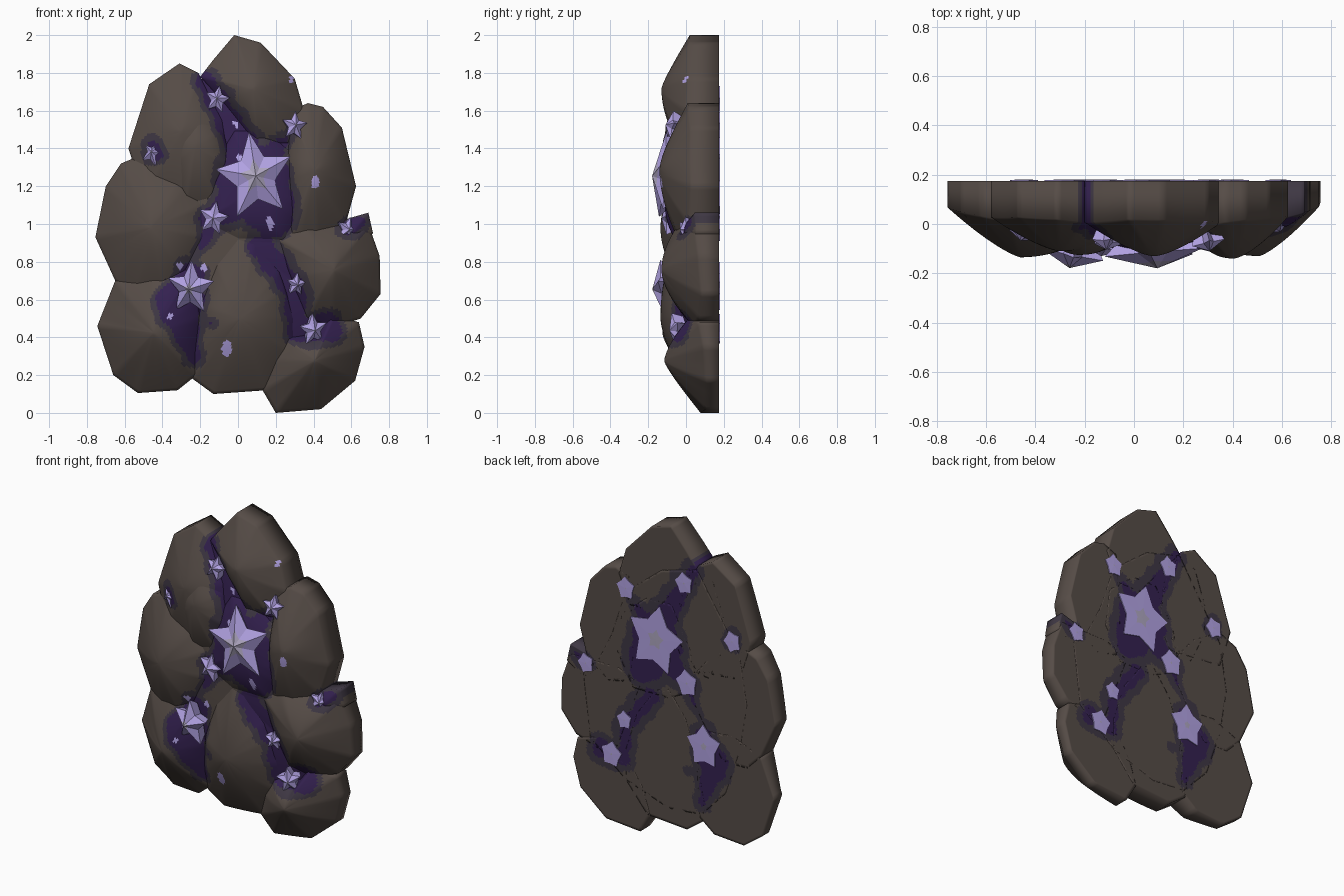
import bpy, bmesh, math
from mathutils import Vector, Matrix

cube = bpy.data.objects.get("Cube")
if cube:
    bpy.data.objects.remove(cube)


def material(name, rgb):
    m = bpy.data.materials.new(name)
    m.use_nodes = True
    m.diffuse_color = (*rgb, 1)
    m.node_tree.nodes["Principled BSDF"].inputs["Base Color"].default_value = (*rgb, 1)
    return m


STONE = material("brown stone", (0.092, 0.072, 0.062))
RIM = material("dusky rim", (0.048, 0.038, 0.056))
VEIN = material("deep purple", (0.034, 0.015, 0.080))
CRYSTAL = material("lavender crystal", (0.44, 0.36, 0.76))
PALE = material("pale crystal", (0.42, 0.38, 0.52))
BACK = 0.174

# Tapered veins: start x, z, radius, then end x, z, radius
VEINS = [
    (0.08, 1.25, 0.18, 0.17, 1.07, 0.13),
    (0.08, 1.30, 0.10, -0.11, 1.66, 0.05),
    (-0.11, 1.66, 0.06, -0.17, 1.76, 0.04),
    (0.08, 1.25, 0.10, 0.30, 1.52, -0.01),
    (0.08, 1.20, 0.12, -0.13, 1.03, 0.06),
    (-0.13, 1.03, 0.04, -0.25, 0.76, -0.02),
    (-0.25, 0.72, 0.07, -0.31, 0.57, 0.12),
    (-0.31, 0.57, 0.11, -0.24, 0.30, 0.03),
    (0.18, 1.05, 0.05, 0.12, 0.92, -0.01),
    (0.13, 0.88, 0.06, 0.30, 0.65, 0.05),
    (0.30, 0.65, 0.05, 0.32, 0.45, 0.05),
    (0.32, 0.44, 0.06, 0.47, 0.45, 0.07),
    (0.58, 0.97, 0.03, 0.66, 1.01, 0.02),
    (-0.45, 1.38, 0.04, -0.45, 1.40, 0.03),
    (-0.16, 0.48, -0.01, -0.14, 0.47, -0.01),
]
# Small flecks on the front: x, z, half width, half height
FLECKS = [
    (-0.06, 0.34, 0.026, 0.045), (0.17, 1.00, 0.02, 0.04),
    (0.41, 1.22, 0.022, 0.035), (-0.31, 0.78, 0.018, 0.018),
    (-0.18, 0.77, 0.018, 0.02), (-0.36, 0.51, 0.015, 0.015),
    (-0.01, 1.53, 0.016, 0.016), (0.01, 1.35, 0.015, 0.02),
    (0.28, 1.76, 0.014, 0.02),
]


def paint(p):
    """Material slot for a point: stone, rim, vein or fleck."""
    on_back = p.y > 0.15
    if not on_back:
        for x, z, w, h in FLECKS:
            if ((p.x - x) / w) ** 2 + ((p.z - z) / h) ** 2 < 1:
                return 3
    wobble = 0.007 * (math.sin(31 * p.x + 17 * p.z) + math.sin(43 * p.z - 23 * p.x))
    edge = 1.0
    for x, z, r, x2, z2, r2 in VEINS:
        dx, dz = x2 - x, z2 - z
        t = ((p.x - x) * dx + (p.z - z) * dz) / (dx * dx + dz * dz)
        t = min(1, max(0, t))
        gap = math.hypot(p.x - x - t * dx, p.z - z - t * dz) - r - t * (r2 - r)
        edge = min(edge, gap + wobble)
    purple = -0.012 if on_back else 0.004
    return 2 if edge < purple else 1 if edge < 0.038 else 0


def outwardness(p):
    """0 near the middle of the cluster, about 1 on its silhouette."""
    d = math.hypot(p.x / 0.72, (p.z - 0.95) / 1.05)
    return min(1.2, max(0, (d - 0.45) / 0.55))


def finish(name, bm, mats):
    bmesh.ops.recalc_face_normals(bm, faces=bm.faces)
    me = bpy.data.meshes.new(name)
    bm.to_mesh(me)
    bm.free()
    for m in mats:
        me.materials.append(m)
    ob = bpy.data.objects.new(name, me)
    bpy.context.collection.objects.link(ob)
    return ob


def boulder(name, front, power, outline):
    """Domed rock with a flat back, grown in rings from its outline."""
    corners = [Vector((x, 0, z)) for x, z in outline]
    mid = sum(corners, Vector()) / len(corners)
    edge = []
    for a, b in zip(corners, corners[1:] + corners[:1]):
        n = max(2, round((b - a).length / 0.02))
        edge += [a.lerp(b, i / n) - mid for i in range(n)]
    n = len(edge)
    mean = sum(e.length for e in edge) / n
    count = max(12, round(max(e.length for e in edge) / 0.018))
    inset = [i / count for i in range(1, count + 1)]
    bm = bmesh.new()

    def ring(s, domed):
        # Rings grow rounder towards the middle and slope more on the outside
        loop = []
        for e in edge:
            p = mid + s * e.lerp(e.normalized() * mean, 0.6 * (1 - s))
            p.y = BACK
            if domed:
                out = outwardness(mid + e)
                rim = -0.045 + 0.10 * out - 0.035 * (mid.z + e.z - 1) * out
                slope = power + (1.25 - power) * min(1, out)
                p.y = front + (rim - front) * s ** slope
            loop.append(bm.verts.new(p))
        return loop

    loops = [ring(s, False) for s in inset]
    loops += [ring(s, True) for s in reversed(inset)]
    for a, b in zip(loops, loops[1:]):
        for i in range(n):
            j = (i + 1) % n
            bm.faces.new((a[i], a[j], b[j], b[i]))
    for loop, y in ((loops[0], BACK), (loops[-1], front)):
        tip = bm.verts.new(mid + Vector((0, y, 0)))
        for i in range(n):
            bm.faces.new((loop[i], loop[(i + 1) % n], tip))
    for f in bm.faces:
        f.material_index = paint(f.calc_center_median())
    finish(name, bm, (STONE, RIM, VEIN, CRYSTAL)).data.shade_smooth()


# Core behind the rocks and the raised middle
boulder("core", -0.06, 5, [
    (-0.2, 1.77), (0.05, 1.7), (0.3, 1.5), (0.4, 1.2), (0.5, 1.0), (0.6, 0.9),
    (0.55, 0.5), (0.3, 0.3), (0, 0.2), (-0.23, 0.22), (-0.4, 0.4), (-0.5, 0.7),
    (-0.55, 1.0), (-0.5, 1.3)])
boulder("middle_rock", -0.115, 3, [
    (-0.02, 1.5), (0.15, 1.5), (0.33, 1.35), (0.36, 1.1), (0.25, 0.9),
    (0.0, 0.9), (-0.2, 1.0), (-0.15, 1.25)])
# Rocks around the middle
boulder("top_rock", -0.13, 2, [
    (-0.2, 1.78), (-0.13, 1.87), (-0.02, 2.0), (0.12, 1.96), (0.3, 1.77),
    (0.35, 1.6), (0.27, 1.42), (0.1, 1.42), (-0.06, 1.62)])
boulder("upper_left_rock", -0.11, 2, [
    (-0.58, 1.4), (-0.47, 1.74), (-0.31, 1.85), (-0.21, 1.8), (-0.08, 1.55),
    (-0.05, 1.3), (-0.2, 1.12), (-0.5, 1.15)])
boulder("upper_left_slab", -0.125, 2.2, [
    (-0.39, 1.5), (-0.31, 1.73), (-0.2, 1.7), (-0.08, 1.5), (-0.03, 1.3),
    (-0.12, 1.12), (-0.28, 1.1), (-0.38, 1.3)])
boulder("left_rock", -0.135, 2, [
    (-0.755, 0.93), (-0.70, 1.2), (-0.62, 1.32), (-0.5, 1.37), (-0.3, 1.25),
    (-0.18, 1.1), (-0.17, 0.93), (-0.26, 0.78), (-0.38, 0.6), (-0.55, 0.6),
    (-0.65, 0.7)])
boulder("lower_left_rock", -0.125, 2, [
    (-0.745, 0.46), (-0.65, 0.7), (-0.45, 0.78), (-0.24, 0.76), (-0.2, 0.5),
    (-0.22, 0.2), (-0.32, 0.12), (-0.53, 0.105), (-0.66, 0.2)])
boulder("bottom_rock", -0.135, 2.2, [
    (-0.24, 0.18), (-0.25, 0.3), (-0.2, 0.55), (-0.12, 0.8), (0, 0.96),
    (0.09, 0.93), (0.22, 0.75), (0.3, 0.5), (0.3, 0.3), (0.15, 0.12),
    (-0.13, 0.1)])
boulder("lower_right_rock", -0.115, 2, [
    (0.2, 0), (0.44, 0.02), (0.62, 0.17), (0.67, 0.35), (0.64, 0.48),
    (0.5, 0.52), (0.42, 0.42), (0.26, 0.4), (0.18, 0.28), (0.13, 0.12)])
boulder("right_rock", -0.13, 2, [
    (0.2, 0.93), (0.35, 1.0), (0.55, 1.0), (0.69, 1.0), (0.75, 0.83),
    (0.755, 0.63), (0.65, 0.5), (0.5, 0.45), (0.36, 0.5), (0.28, 0.72)])
boulder("upper_right_rock", -0.14, 2, [
    (0.28, 1.6), (0.37, 1.64), (0.45, 1.62), (0.55, 1.51), (0.625, 1.2),
    (0.57, 1.0), (0.42, 0.9), (0.28, 0.93), (0.25, 1.1), (0.26, 1.35)])
boulder("right_spur", -0.01, 2.5, [
    (0.53, 0.92), (0.55, 1.02), (0.69, 1.06), (0.715, 0.95), (0.6, 0.88)])


def star_rim(bm, radius, inner, turn, y):
    """Ten points of a five-pointed star, slightly narrow."""
    rim = []
    for i in range(10):
        a = i * math.pi / 5 + turn
        r = radius if i % 2 == 0 else radius * inner
        rim.append(bm.verts.new((0.88 * r * math.sin(a), y, r * math.cos(a))))
    return rim


def star_face(bm, rim, peak, heart):
    """Facets from a star rim up to its peak, with a pale heart."""
    tip = bm.verts.new(peak)
    core = [bm.verts.new(tip.co.lerp(v.co, heart)) for v in rim]
    for i in range(10):
        j = (i + 1) % 10
        bm.faces.new((core[i], core[j], tip)).material_index = 1
        bm.faces.new((rim[i], rim[j], core[j], core[i]))


def skirt(bm, rim, low):
    for i in range(10):
        j = (i + 1) % 10
        bm.faces.new((rim[i], rim[j], low[j], low[i]))
    bm.faces.new(low)


def star(name, x, y, z, radius, turn, height, heart=0.12, blunt=0.74):
    """Raised star on the front and a thin blunt star on the back."""
    bm = bmesh.new()
    rim = star_rim(bm, radius, 0.5, turn, 0)
    star_face(bm, rim, (0, -height, 0), heart)
    skirt(bm, rim, star_rim(bm, radius * 0.7, 0.5, turn, 0.06))
    lean = Vector((x * 0.8, -1, (z - 1) * 0.3)).normalized()
    tilt = Vector((0, -1, 0)).rotation_difference(lean).to_matrix().to_4x4()
    bm.transform(Matrix.Translation((x, y, z)) @ tilt)
    finish(name, bm, (CRYSTAL, PALE))
    bm = bmesh.new()
    rim = star_rim(bm, radius * 0.92, blunt, turn, 0.179)
    star_face(bm, rim, (0, 0.180, 0), heart * 0.75)
    skirt(bm, rim, star_rim(bm, radius * 0.92, blunt, turn, 0.172))
    bm.transform(Matrix.Translation((x, 0, z)))
    finish(name + "_back", bm, (CRYSTAL, PALE))


# Crystals: x, y, z, radius, turn, height
star("large_star", 0.09, -0.12, 1.25, 0.24, -0.15, 0.06, 0.4, 0.6)
star("lower_left_star", -0.25, -0.12, 0.66, 0.15, 0.05, 0.06, 0.25, 0.66)
star("top_star", -0.11, -0.075, 1.66, 0.078, 0.2, 0.03)
star("left_star", -0.45, -0.04, 1.38, 0.075, 0.4, 0.03)
star("upper_right_star", 0.30, -0.08, 1.52, 0.08, 0.1, 0.03)
star("middle_left_star", -0.13, -0.10, 1.03, 0.095, 0.2, 0.03)
star("right_star", 0.58, -0.01, 0.97, 0.07, 0.3, 0.025)
star("vein_star", 0.31, -0.085, 0.68, 0.065, 0.1, 0.03)
star("lower_right_star", 0.40, -0.06, 0.44, 0.09, -0.1, 0.03)
